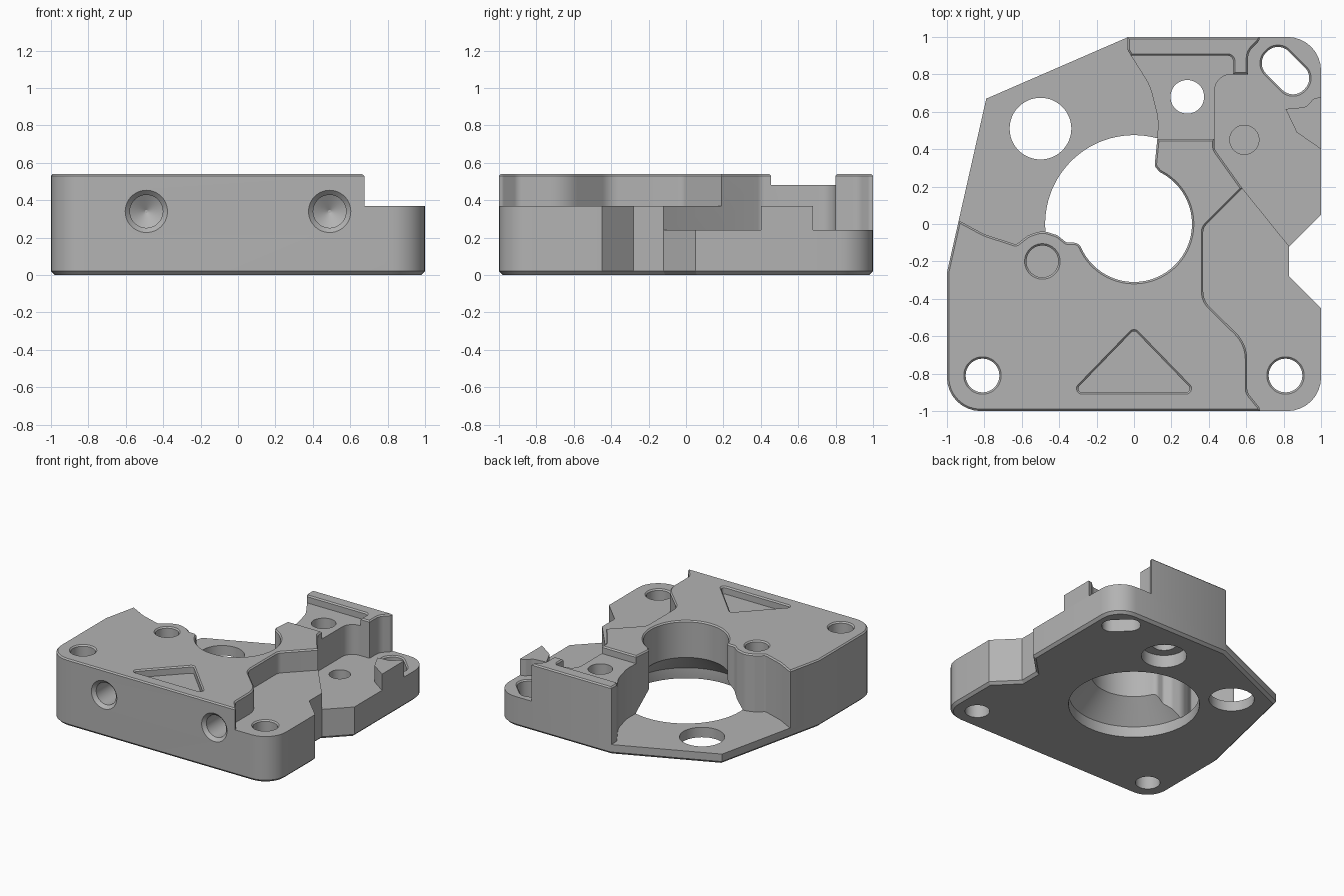
import bpy, bmesh, math
from mathutils import Vector

if "Cube" in bpy.data.objects:
    bpy.data.objects.remove(bpy.data.objects["Cube"], do_unlink=True)

grey = bpy.data.materials.new("machined grey")
grey.use_nodes = True
grey.diffuse_color = (0.45, 0.45, 0.45, 1)
grey.node_tree.nodes["Principled BSDF"].inputs["Base Color"].default_value = (0.45, 0.45, 0.45, 1)

TOP, SHELF, DECK, LOW = 0.54, 0.37, 0.24, 0.08


def rim(z):
    """Levels that finish a cut with a softened rim at height z."""
    return [(z - 0.01, 0), (z + 0.002, 0.012), (z + 0.1, 0.012)]


def rounded(corners, steps=8):
    """Polygon from (x, y) or (x, y, radius) corners."""
    pts = []
    for i, c in enumerate(corners):
        p = Vector(c[:2])
        if len(c) == 2:
            pts.append(p)
            continue
        a = (Vector(corners[i - 1][:2]) - p).normalized()
        b = (Vector(corners[(i + 1) % len(corners)][:2]) - p).normalized()
        half = a.angle(b) / 2
        mid = p + (a + b).normalized() * c[2] / math.sin(half)
        reach = c[2] / math.tan(half)
        start, end = p + a * reach - mid, p + b * reach - mid
        sweep = math.atan2(start.x * end.y - start.y * end.x, start.dot(end))
        for k in range(steps + 1):
            t = sweep * k / steps
            pts.append(mid + Vector((start.x * math.cos(t) - start.y * math.sin(t),
                                     start.x * math.sin(t) + start.y * math.cos(t))))
    return pts


def circle(x, y, r, n=48):
    return [Vector((x + r * math.cos(math.tau * k / n), y + r * math.sin(math.tau * k / n)))
            for k in range(n)]


def stack(name, pts, levels):
    """Solid from a profile repeated at (height, outward offset) levels."""
    n = len(pts)
    area = sum(pts[i - 1].x * pts[i].y - pts[i].x * pts[i - 1].y for i in range(n))
    if area < 0:
        pts = pts[::-1]
    miter = []
    for i in range(n):
        d1 = (pts[i] - pts[i - 1]).normalized()
        d2 = (pts[(i + 1) % n] - pts[i]).normalized()
        n1, n2 = Vector((d1.y, -d1.x)), Vector((d2.y, -d2.x))
        miter.append((n1 + n2) / (1 + n1.dot(n2)))
    bm = bmesh.new()
    rings = [[bm.verts.new((*(p + m * off), z)) for p, m in zip(pts, miter)] for z, off in levels]
    bm.faces.new(rings[0][::-1])
    bm.faces.new(rings[-1])
    for lo, hi in zip(rings, rings[1:]):
        for i in range(n):
            j = (i + 1) % n
            bm.faces.new((lo[i], lo[j], hi[j], hi[i]))
    mesh = bpy.data.meshes.new(name)
    bm.to_mesh(mesh)
    bm.free()
    mesh.materials.append(grey)
    obj = bpy.data.objects.new(name, mesh)
    bpy.context.scene.collection.objects.link(obj)
    return obj


def cut(body, pts, levels, sideways=False):
    """Subtract a stack, taking the first solver that keeps the full width."""
    cutter = stack("cutter", pts, levels)
    cutter.hide_render = True
    if sideways:
        cutter.rotation_euler.x = math.pi / 2
    mod = body.modifiers.new("cut", "BOOLEAN")
    mod.operation, mod.object = "DIFFERENCE", cutter
    result = body.data
    for solver in ("MANIFOLD", "EXACT", "FLOAT"):
        mod.solver = solver
        bpy.context.view_layer.update()
        graph = bpy.context.evaluated_depsgraph_get()
        mesh = bpy.data.meshes.new_from_object(body.evaluated_get(graph))
        xs = [v.co.x for v in mesh.vertices]
        if xs and max(xs) - min(xs) > 1.98:
            result = mesh
            break
        bpy.data.meshes.remove(mesh)
    body.modifiers.clear()
    body.data = result
    bpy.data.objects.remove(cutter, do_unlink=True)


# Body block with chamfered foot and softened top rim
outline = rounded([(-1, -1, 0.18), (1, -1, 0.18), (1, -0.45), (0.83, -0.28), (0.83, -0.12),
                   (1, 0.05), (1, 1, 0.18), (-0.03, 1), (-0.79, 0.67), (-1, -0.26)])
body = stack("bracket_body", outline, [(0, -0.02), (0.02, 0), (TOP - 0.01, 0), (TOP, -0.01)])

# Front right shelf
cut(body, rounded([(0.7, -1.1), (0.67, -0.98, 0.03), (0.605, -0.9, 0.06), (0.605, -0.64, 0.2),
                   (0.37, -0.41, 0.12), (0.37, -0.02, 0.06), (0.58, 0.19), (1.1, 0.19),
                   (1.1, -1.1)]), [(SHELF, 0)] + rim(TOP))

# Back right deck
cut(body, rounded([(0.58, 0.19), (0.43, 0.4, 0.06), (0.43, 0.8, 0.09), (0.61, 0.8),
                   (0.61, 0.92, 0.08), (0.67, 0.98, 0.03), (0.68, 1.1), (1.1, 1.1),
                   (1.1, -0.157), (0.86, -0.157)]), [(DECK, 0)] + rim(TOP))

# Shallow seat behind the bore
cut(body, rounded([(-0.2, 0.455), (0.53, 0.455), (0.53, 0.9, 0.03), (-0.2, 0.9)]),
    [(0.48, 0)] + rim(TOP))

# Thin back left flange
cut(body, rounded([(-1.2, 0.02), (-0.93, 0.015, 0.05), (-0.8, -0.055, 0.3), (-0.63, -0.11, 0.02),
                   (-0.565, -0.06, 0.06), (-0.49, -0.035, 0.1), (-0.41, -0.06, 0.06),
                   (-0.36, -0.1, 0.03), (-0.3, -0.1, 0.04), (-0.24, -0.19), (0, 0),
                   (0.16, 0.25), (0.11, 0.31, 0.03), (0.125, 0.46), (0.13, 0.56, 0.3),
                   (0.085, 0.74, 0.3), (-0.035, 0.93, 0.03), (-0.035, 1.1), (-1.2, 1.1)]),
    [(LOW, 0)] + rim(TOP))

# Central bore: wide mouth below, cone, narrow throat above
cut(body, circle(0, 0, 0.31, 96), [(-0.05, 0.175), (0.01, 0.165), (LOW + 0.005, 0.165),
                                   (DECK + 0.005, 0)] + rim(TOP))

# Corner bolt holes and tilted slot
for x, y, z in ((-0.81, -0.81, TOP), (0.81, -0.81, SHELF)):
    cut(body, circle(x, y, 0.09), [(-0.05, 0)] + rim(z))
cut(body, rounded([(0.65, 0.86, 0.08), (0.77, 0.98, 0.08), (0.97, 0.78, 0.08),
                   (0.85, 0.66, 0.08)], 12), [(-0.05, 0)] + rim(DECK))

# Flange hole, seat hole with counterbore, blind holes
cut(body, circle(-0.5, 0.51, 0.165), [(-0.05, 0), (0.2, 0)])
cut(body, circle(0.285, 0.68, 0.165), [(-0.05, 0), (0.1, 0)])
cut(body, circle(0.285, 0.68, 0.09), [(0.05, 0), (0.6, 0)])
cut(body, circle(-0.49, -0.2, 0.085), [(0.2, 0)] + rim(TOP))
cut(body, circle(0.59, 0.45, 0.078), [(0.12, 0), (0.3, 0)])

# Triangular recess
cut(body, rounded([(0, -0.565, 0.02), (0.325, -0.9, 0.02), (-0.325, -0.9, 0.02)], 5),
    [(0.48, 0)] + rim(TOP))

# Countersunk front holes
for x in (-0.49, 0.49):
    cut(body, circle(x, 0.34, 0.088), [(0.6, -0.08), (0.65, 0), (0.975, 0), (1.02, 0.045)], True)

# Small stop on the deck
stop = stack("deck_stop", rounded([(1, 0.4), (0.87, 0.49), (0.81, 0.615), (0.92, 0.625, 0.05),
                                   (0.96, 0.67, 0.04), (1, 0.68)]), [(DECK, 0), (SHELF, 0)])

bpy.ops.object.select_all(action="DESELECT")
for obj in (body, stop):
    obj.select_set(True)
bpy.context.view_layer.objects.active = body
bpy.ops.object.shade_smooth_by_angle(angle=math.radians(30))
